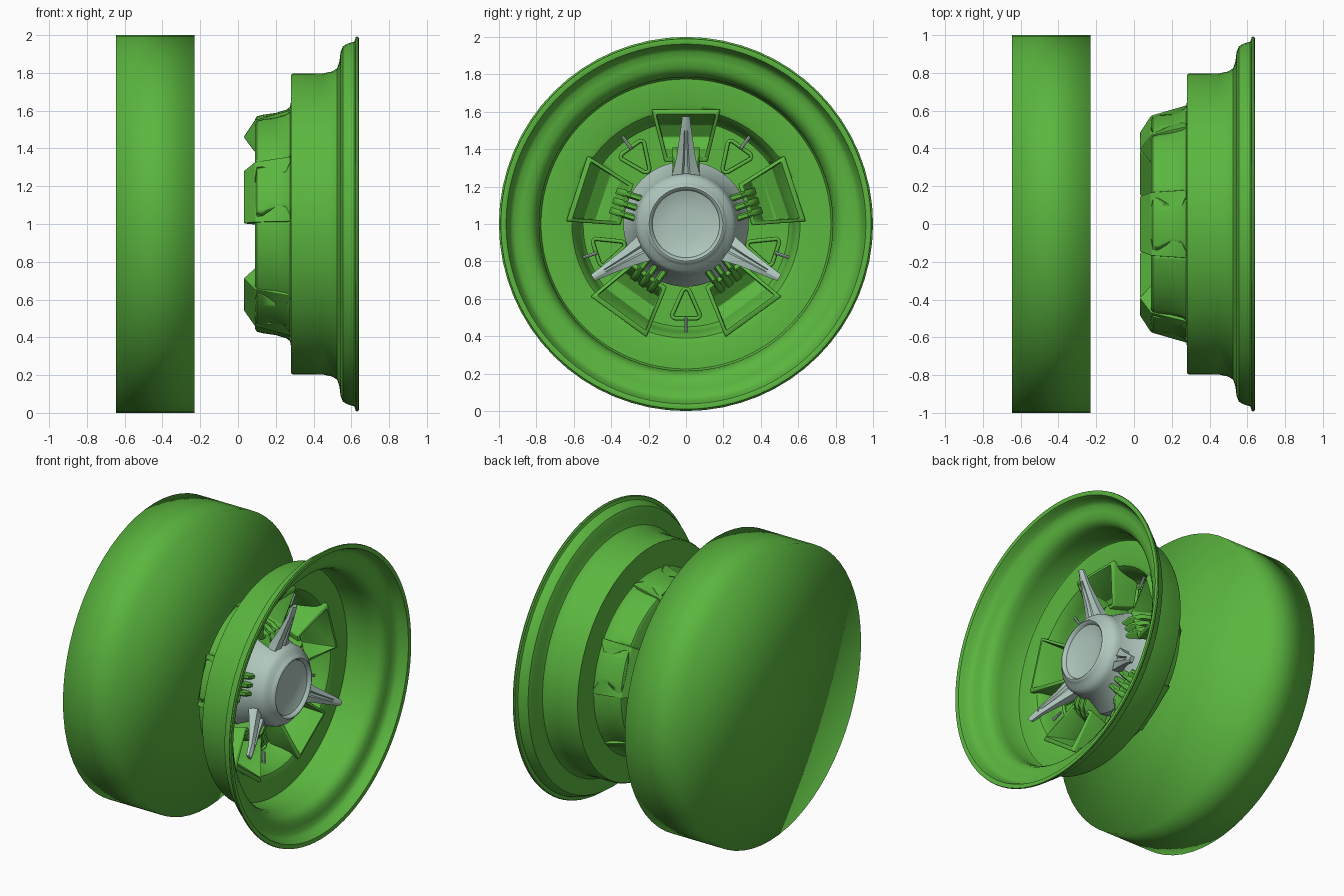
import bpy, bmesh, math
from mathutils import Matrix, Vector

if "Cube" in bpy.data.objects:
    bpy.data.objects.remove(bpy.data.objects["Cube"])


def material(name, rgb):
    m = bpy.data.materials.new(name)
    m.diffuse_color = (*rgb, 1)
    m.use_nodes = True
    m.node_tree.nodes["Principled BSDF"].inputs["Base Color"].default_value = m.diffuse_color
    return m


GREEN = material("green paint", (0.105, 0.47, 0.05))
METAL = material("pale metal", (0.43, 0.57, 0.51))


def finish(bm, name, mat, angle=35):
    bmesh.ops.recalc_face_normals(bm, faces=bm.faces)
    me = bpy.data.meshes.new(name)
    bm.to_mesh(me)
    bm.free()
    ob = bpy.data.objects.new(name, me)
    bpy.context.collection.objects.link(ob)
    me.materials.append(mat)
    bpy.ops.object.select_all(action='DESELECT')
    ob.select_set(True)
    bpy.context.view_layer.objects.active = ob
    bpy.ops.object.shade_smooth_by_angle(angle=math.radians(angle))
    return ob


def lathe(name, profile, mat, segs=96, angle=35):
    """Spin (x, radius) points around the axle."""
    bm = bmesh.new()
    rings = []
    for x, r in profile:
        if r == 0:
            rings.append([bm.verts.new((x, 0, 1))] * segs)
        else:
            rings.append([bm.verts.new((x, r * math.sin(2 * math.pi * i / segs),
                                        1 + r * math.cos(2 * math.pi * i / segs)))
                          for i in range(segs)])
    for a, b in zip(rings, rings[1:]):
        for i in range(segs):
            j = (i + 1) % segs
            bm.faces.new(list(dict.fromkeys((a[i], a[j], b[j], b[i]))))
    return finish(bm, name, mat, angle)


def around(bm, deg):
    """Turn local (radius, tangent, depth) into a spoke position on the wheel."""
    a = math.radians(deg)
    c, s = math.cos(a), math.sin(a)
    bm.transform(Matrix(((0, 0, 1, 0), (c, -s, 0, 0), (s, c, 0, 1), (0, 0, 0, 1))))


def loft(bm, loops, caps=True, closed=False):
    rings = [[bm.verts.new(p) for p in lp] for lp in loops]
    n = len(rings[0])
    for a, b in zip(rings, rings[1:] + rings[:1] if closed else rings[1:]):
        for i in range(n):
            bm.faces.new((a[i], a[(i + 1) % n], b[(i + 1) % n], b[i]))
    if caps and not closed:
        bm.faces.new(rings[0])
        bm.faces.new(rings[-1])


def tube(bm, pts, rad, closed=False, n=8):
    """Round bar lying across the depth axis."""
    pts = [Vector(p) for p in pts]
    loops = []
    for i, p in enumerate(pts):
        nxt = pts[(i + 1) % len(pts)] if closed or i < len(pts) - 1 else p
        prv = pts[i - 1] if closed or i else p
        t = (nxt - prv).normalized()
        side = t.cross(Vector((0, 0, 1))).normalized()
        up = side.cross(t)
        loops.append([p + rad * (side * math.cos(2 * math.pi * k / n) + up * math.sin(2 * math.pi * k / n))
                      for k in range(n)])
    loft(bm, loops, closed=closed)


# Broad drum, shaded smooth over its edges
lathe("drum", [(-.645, 0), (-.645, 1), (-.23, 1), (-.23, 0)], GREEN, 64, 180)

# Stepped rim shell: outside, rolled lip, then inside of the dish
rim = lathe("rim", [
    (.09, 0), (.09, .555), (.10, .57), (.13, .578), (.20, .588), (.255, .605), (.275, .62), (.28, .645),
    (.28, .79), (.29, .796), (.45, .797), (.50, .808), (.525, .825), (.537, .86), (.543, .91),
    (.555, .94), (.58, .955), (.615, .965), (.62, .975), (.622, .988), (.63, .992), (.638, .99),
    (.64, .98), (.636, .962), (.615, .952), (.58, .94), (.562, .92), (.556, .88), (.548, .84),
    (.53, .812), (.50, .795), (.45, .785), (.305, .782), (.295, .775), (.295, .64), (.285, .61),
    (.26, .592), (.20, .576), (.13, .565), (.112, .55), (.11, .50), (.11, 0)], GREEN)


# Five wedge-bottomed window pockets, cut through the rim
SIDE = ((.615, .32), (.55, .09), (.46, .03), (.38, .09), (.33, .26))


def half(r):
    return .115 + (r - .33) * .245


def pocket(deg, name, solid):
    bm = bmesh.new()
    grow = -.01 if solid else 0
    loops = [[(r, s * (half(r) + grow), x) for r, x in SIDE] for s in (-1, 1)]
    loft(bm, loops)
    around(bm, deg)
    if not solid:
        bmesh.ops.recalc_face_normals(bm, faces=bm.faces)
        front = [f for f in bm.faces if f.normal.x > .8]
        bmesh.ops.delete(bm, geom=front, context='FACES_ONLY')
    return finish(bm, name, GREEN)


def apply(ob, mod):
    bpy.context.view_layer.objects.active = ob
    bpy.ops.object.modifier_apply(modifier=mod.name)


for i in range(5):
    deg = 90 + 72 * i
    cutter = pocket(deg, "pocket_cutter", True)
    cutter.hide_render = True
    cut = rim.modifiers.new("cut", 'BOOLEAN')
    cut.object = cutter
    cut.solver = 'EXACT'
    apply(rim, cut)
    bpy.data.objects.remove(cutter)
    box = pocket(deg, f"window_pocket_{i + 1}", False)
    wall = box.modifiers.new("wall", 'SOLIDIFY')
    wall.thickness = .022
    wall.offset = -1
    wall.use_even_offset = True
    apply(box, wall)
    bev = box.modifiers.new("round", 'BEVEL')
    bev.width = .006
    bev.segments = 2
    apply(box, bev)
    bpy.ops.object.select_all(action='DESELECT')
    box.select_set(True)
    bpy.ops.object.shade_smooth_by_angle(angle=math.radians(40))

    # Three fingers joining the pocket to the hub
    bm = bmesh.new()
    for t in (-.055, 0, .055):
        loft(bm, [[(r, t + w, x) for w, x in ((-.018, .1), (-.018, h - .015), (-.009, h),
                                              (.009, h), (.018, h - .015), (.018, .1))]
                  for r, h in ((.24, .30), (.33, .29), (.38, .24), (.41, .15))])
    around(bm, deg)
    finish(bm, f"hub_fingers_{i + 1}", GREEN)

    # Triangular loop and small metal pin between pockets
    bm = bmesh.new()
    corners = []
    for r, t, a0 in ((.485, -.055, -90), (.485, .055, 0), (.365, .0, 120)):
        for k in range(4):
            a = math.radians(a0 + (30 * k if r > .4 else 40 * k))
            corners.append((r + .02 * math.cos(a), t + .02 * math.sin(a), .16))
    tube(bm, corners, .011, closed=True)
    loft(bm, [[(r, t * .9, x) for r, t, _ in corners] for x in (.10, .145)])
    around(bm, deg + 36)
    finish(bm, f"triangle_loop_{i + 1}", GREEN, 50)
    bm = bmesh.new()
    tube(bm, [(.50, 0, .20), (.58, 0, .20)], .009)
    around(bm, deg + 36)
    finish(bm, f"metal_pin_{i + 1}", METAL)

# Central hub with a shallow cup in its face
lathe("hub", [(.10, .33), (.17, .335), (.185, .325), (.24, .30), (.30, .275), (.335, .27), (.36, .265),
              (.385, .25), (.40, .225), (.415, .212), (.425, .205), (.428, .197), (.422, .188),
              (.405, .18), (.39, .14), (.382, .08), (.38, 0)], METAL)

# Three tapered spinner arms, grooved along the front
for i in range(3):
    bm = bmesh.new()
    loops = []
    for r, w, front, thick in ((.20, .09, .33, .09), (.27, .072, .35, .08), (.35, .052, .375, .06),
                               (.43, .04, .405, .045), (.50, .030, .43, .035), (.575, .020, .45, .03)):
        g = .016 if .25 < r < .48 else 0
        loops.append([(r, t, x) for t, x in (
            (-w, front - thick), (-w, front - .012), (-w * .3, front), (-w * .15, front - g),
            (w * .15, front - g), (w * .3, front), (w, front - .012), (w, front - thick))])
    loft(bm, loops)
    around(bm, 90 + 120 * i)
    finish(bm, f"spinner_arm_{i + 1}", METAL, 30)
